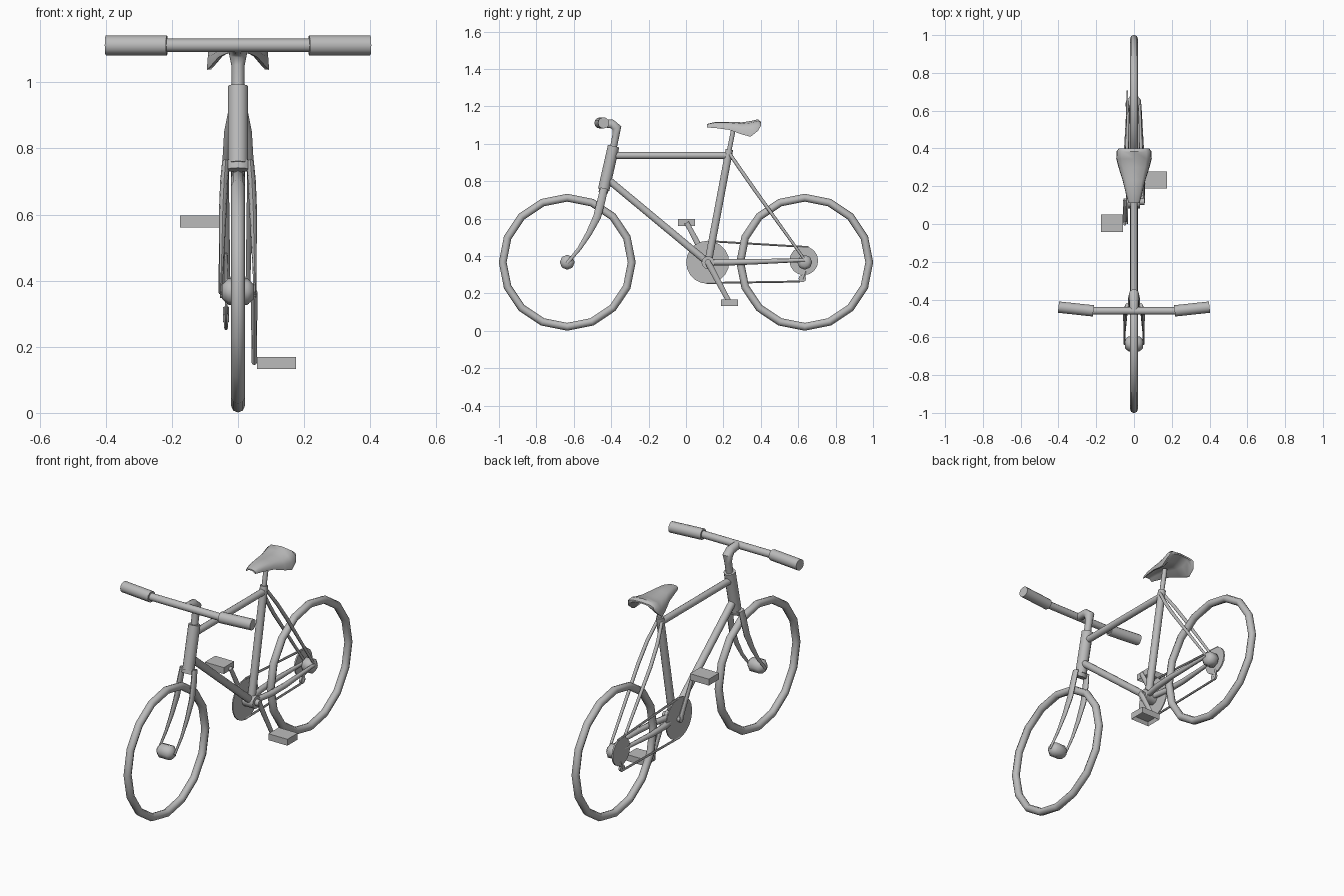
import bpy, bmesh, math
from mathutils import Vector

default_cube = bpy.data.objects.get("Cube")
if default_cube:
    bpy.data.objects.remove(default_cube, do_unlink=True)

grey = bpy.data.materials.new("plain_grey")
grey.use_nodes = True
colour = (0.5, 0.5, 0.5, 1)
grey.diffuse_color = colour
grey.node_tree.nodes["Principled BSDF"].inputs["Base Color"].default_value = colour

X = Vector((1, 0, 0))
Y = Vector((0, 1, 0))
parts = []


def finish(obj, name):
    obj.name = name
    obj.data.name = name
    obj.data.materials.clear()
    obj.data.materials.append(grey)
    parts.append(obj)
    return obj


def loft(name, rings):
    """Skin a list of closed rings and cap both ends."""
    bm = bmesh.new()
    loops = [[bm.verts.new(p) for p in ring] for ring in rings]
    count = len(loops[0])
    for a, b in zip(loops, loops[1:]):
        for i in range(count):
            j = (i + 1) % count
            bm.faces.new((a[i], a[j], b[j], b[i]))
    bm.faces.new(loops[0])
    bm.faces.new(loops[-1])
    bmesh.ops.recalc_face_normals(bm, faces=bm.faces)
    mesh = bpy.data.meshes.new(name)
    bm.to_mesh(mesh)
    bm.free()
    obj = bpy.data.objects.new(name, mesh)
    bpy.context.collection.objects.link(obj)
    return finish(obj, name)


def tube(name, points, radii, sides=10, flat=1.0):
    """Sweep a tapering circle along points; flat squashes it sideways."""
    pts = [Vector(p) for p in points]
    if not isinstance(radii, (list, tuple)):
        radii = [radii] * len(pts)
    rings = []
    for k, (p, r) in enumerate(zip(pts, radii)):
        along = (pts[min(k + 1, len(pts) - 1)] - pts[max(k - 1, 0)]).normalized()
        ref = Y if abs(along.x) > 0.8 else X
        u = (ref - along * ref.dot(along)).normalized()
        v = along.cross(u)
        angles = [math.tau * i / sides for i in range(sides)]
        rings.append([p + u * (r * flat * math.cos(a)) + v * (r * math.sin(a)) for a in angles])
    return loft(name, rings)


def disc(name, x, y, z, radius, width, sides=16):
    """Cylinder whose axis runs across the bike."""
    bpy.ops.mesh.primitive_cylinder_add(vertices=sides, radius=radius, depth=width,
                                        location=(x, y, z), rotation=(0, math.pi / 2, 0))
    return finish(bpy.context.object, name)


# Key points
AXLE = 0.635
HUB_Z = 0.367
CRANK = Vector((0, 0.118, 0.365))
HEAD_LOW = (0, -0.44, 0.755)
HEAD_TOP = (0, -0.387, 0.988)
BAR = Vector((0, -0.46, 1.112))
DRIVE = -0.036

# Wheels and hubs
for label, y in (("front", -AXLE), ("rear", AXLE)):
    bpy.ops.mesh.primitive_torus_add(major_segments=16, minor_segments=8,
                                     major_radius=0.345, minor_radius=0.021,
                                     location=(0, y, HUB_Z), rotation=(0, math.pi / 2, 0))
    finish(bpy.context.object, label + "_wheel")
    half = 0.048 if label == "front" else 0.036
    tube(label + "_hub", [(half * s, y, HUB_Z) for s in (-1, -0.6, 0.6, 1)],
         [0.022, 0.04, 0.04, 0.022], 8)

# Frame tubes
tube("head_tube", [HEAD_LOW, HEAD_TOP], 0.031, 12)
tube("top_tube", [(0, -0.39, 0.938), (0, 0.225, 0.938)], 0.019)
tube("down_tube", [(0, -0.42, 0.812), CRANK], 0.02)
tube("seat_tube", [CRANK, (0, 0.232, 0.97)], 0.021)
tube("seat_post", [(0, 0.228, 0.95), (0, 0.256, 1.09)], 0.013)
disc("bottom_bracket", 0, CRANK.y, CRANK.z, 0.035, 0.066, 12)
disc("crank_spindle", 0, CRANK.y, CRANK.z, 0.018, 0.11, 10)

# Paired fork blades, stays, grips, cranks and pedals
tube("fork_crown", [(0, -0.437, 0.762), (0, -0.445, 0.735)], [0.026, 0.024], 8, 1.6)
for side, label in ((1, "left"), (-1, "right")):
    tube(label + "_fork_blade",
         [(side * x, y, z) for x, y, z in (
             (0.037, -0.438, 0.762), (0.042, -0.452, 0.7), (0.046, -0.475, 0.61),
             (0.048, -0.52, 0.52), (0.05, -0.57, 0.44), (0.051, -AXLE, HUB_Z - 0.005))],
         [0.02, 0.022, 0.021, 0.016, 0.011, 0.008], 8, 0.55)
    tube(label + "_seat_stay",
         [(side * x, y, z) for x, y, z in (
             (0.014, 0.235, 0.945), (0.032, 0.3, 0.85), (0.038, 0.37, 0.75),
             (0.03, AXLE, 0.38))],
         [0.009, 0.01, 0.01, 0.007], 8)
    tube(label + "_chain_stay",
         [(side * x, y, z) for x, y, z in (
             (0.015, 0.13, HUB_Z), (0.034, 0.24, HUB_Z), (0.04, 0.36, 0.37),
             (0.03, AXLE, 0.378))],
         [0.016, 0.017, 0.015, 0.009], 8)

    tube(label + "_grip", [BAR + X * (side * 0.215), BAR + X * (side * 0.4) + Y * 0.02],
         0.03, 12)

    pedal_at = CRANK + Vector((0, side * 0.115, side * -0.214))
    offset = X * (side * 0.049)
    tube(label + "_crank", [CRANK + offset, pedal_at + offset], [0.017, 0.013], 8, 0.6)
    bpy.ops.mesh.primitive_cube_add(size=1, location=pedal_at + X * (side * 0.117))
    pedal = finish(bpy.context.object, label + "_pedal")
    pedal.scale = (0.118, 0.092, 0.036)
    bpy.ops.object.transform_apply(location=False, rotation=False, scale=True)
    bm = bmesh.new()
    bm.from_mesh(pedal.data)
    under = [f for f in bm.faces if f.normal.z < -0.5]
    bmesh.ops.inset_region(bm, faces=under, thickness=0.012, depth=0)
    bmesh.ops.translate(bm, verts=under[0].verts, vec=(0, 0, 0.02))
    bm.to_mesh(pedal.data)
    bm.free()

# Stem and handlebar
tube("stem", [(0, -0.388, 0.98), (0, -0.374, 1.05), (0, -0.37, 1.085),
              (0, -0.395, 1.106), BAR],
     [0.019, 0.02, 0.027, 0.025, 0.022], 10)
tube("handlebar", [BAR - X * 0.23, BAR + X * 0.23], 0.02, 12)

# Drive train on the right side
disc("chainring", DRIVE, CRANK.y - 0.002, HUB_Z, 0.115, 0.006, 20)
disc("sprocket", DRIVE, AXLE - 0.005, 0.375, 0.077, 0.008, 16)
disc("derailleur_wheel", DRIVE, 0.622, 0.28, 0.02, 0.012, 10)
tube("chain_top", [(DRIVE, 0.12, 0.48), (DRIVE, 0.655, 0.448)], 0.006, 6)
tube("chain_bottom", [(DRIVE, 0.11, 0.256), (DRIVE, 0.61, 0.264)], 0.006, 6)
tube("derailleur_arm", [(DRIVE, 0.625, 0.275), (DRIVE, 0.64, 0.32)], 0.009, 6)

# Saddle: arched shell, hollow underneath
saddle = []
for y, w, top, low in ((0.112, 0.03, 1.106, 1.088), (0.16, 0.043, 1.118, 1.084),
                       (0.23, 0.06, 1.118, 1.075), (0.30, 0.082, 1.115, 1.05),
                       (0.345, 0.094, 1.122, 1.038), (0.385, 0.092, 1.131, 1.07),
                       (0.40, 0.08, 1.118, 1.095)):
    h = top - low
    half = [(1, 0), (0.97, 0.5), (0.7, 0.88)]
    inner = [(0.5, 0.55), (0.86, 0.02)]
    ring = [(a, b) for a, b in half] + [(0, 1)]
    ring += [(-a, b) for a, b in reversed(half)]
    ring += [(-a, b) for a, b in reversed(inner)] + [(0, 0.65)] + inner
    saddle.append([(a * w, y, low + b * h) for a, b in ring])
loft("saddle", saddle)

# Smooth round parts, keep hard edges
bpy.ops.object.select_all(action="DESELECT")
for obj in parts:
    obj.select_set(True)
bpy.context.view_layer.objects.active = parts[0]
bpy.ops.object.shade_smooth_by_angle(angle=math.radians(50))
